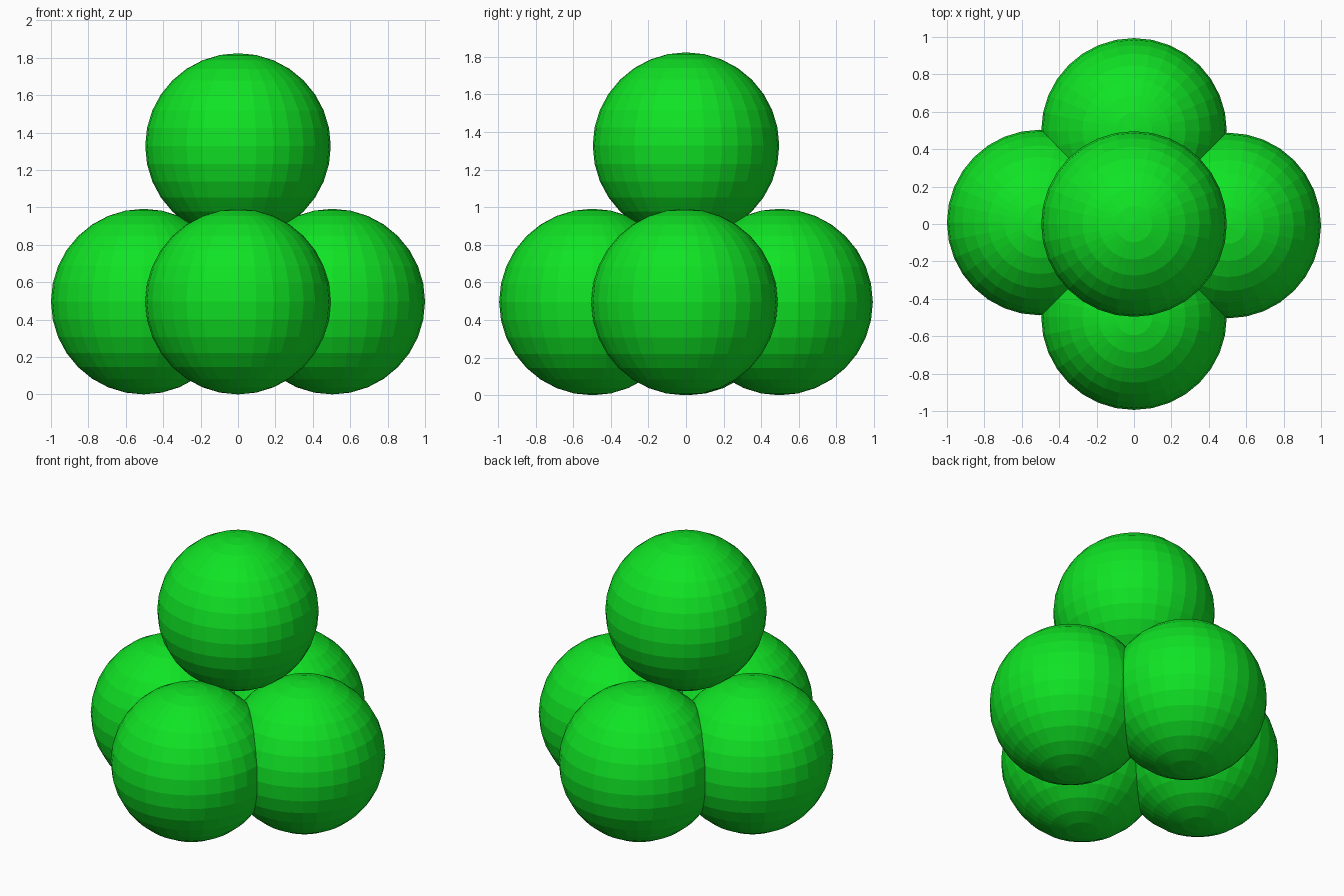
import bpy

if "Cube" in bpy.data.objects:
    bpy.data.objects.remove(bpy.data.objects["Cube"])

# Single green colour
green = bpy.data.materials.new("bright_green")
green.diffuse_color = (0.005, 0.77, 0.018, 1.0)
green.use_nodes = True
green.node_tree.nodes["Principled BSDF"].inputs["Base Color"].default_value = green.diffuse_color

RADIUS = 0.496


def ball(name, x, y, z):
    """Faceted ball with its poles along z."""
    bpy.ops.mesh.primitive_uv_sphere_add(
        segments=32, ring_count=16, radius=RADIUS, location=(x, y, z))
    obj = bpy.context.object
    obj.name = name
    obj.data.materials.append(green)


# Four overlapping base balls in a cross
for name, x, y in (("left_ball", -0.504, 0.008), ("right_ball", 0.504, -0.008),
                   ("front_ball", 0, -0.498), ("back_ball", 0, 0.498)):
    ball(name, x, y, RADIUS)

# Ball resting on top
ball("top_ball", 0, 0, 1.328)
